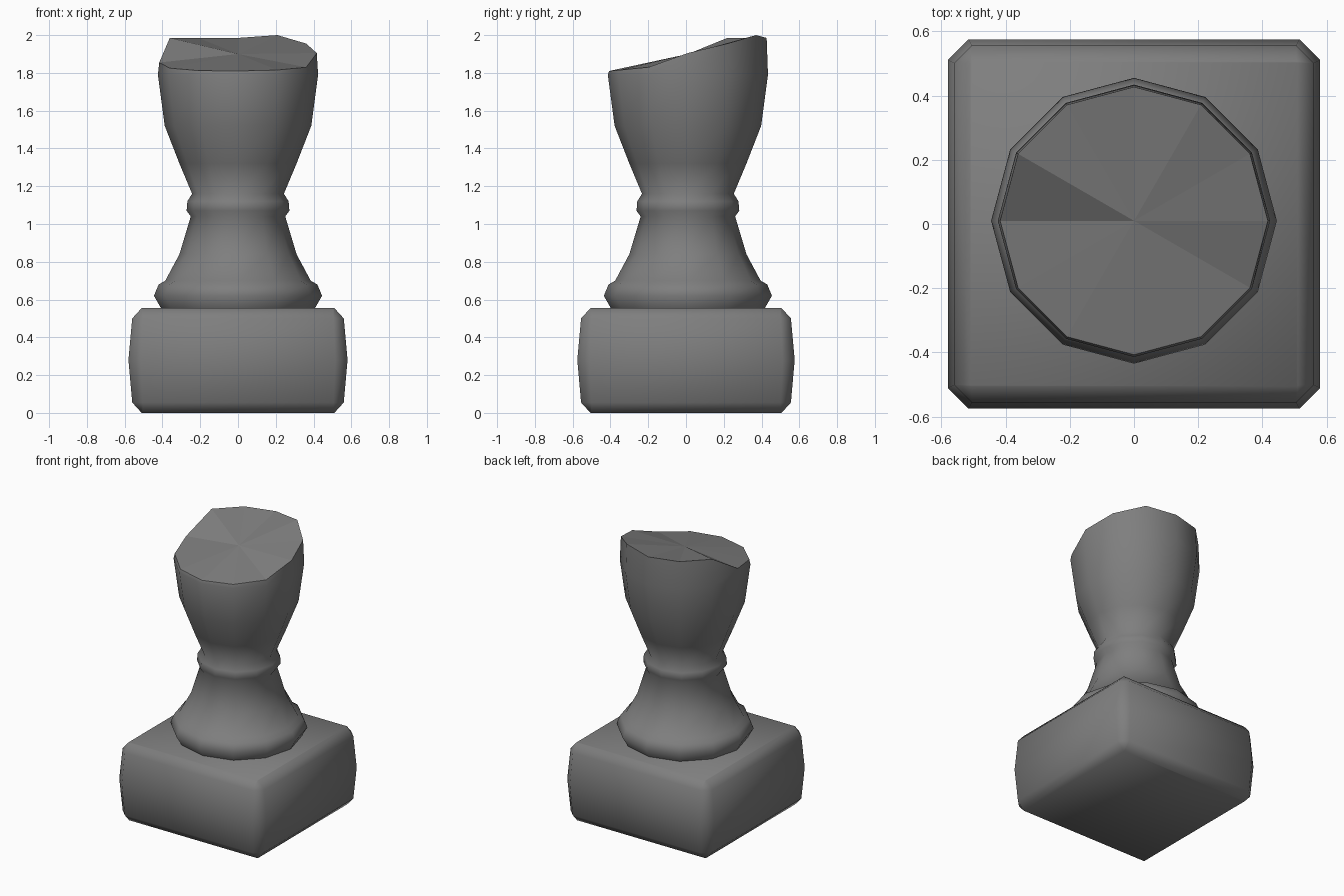
import bpy
from math import cos, sin, pi, radians

cube = bpy.data.objects.get("Cube")
if cube:
    bpy.data.objects.remove(cube, do_unlink=True)

# Single stone colour
stone = bpy.data.materials.new("grey stone")
stone.use_nodes = True
COLOUR = (0.21, 0.21, 0.21, 1)
stone.diffuse_color = COLOUR
bsdf = stone.node_tree.nodes["Principled BSDF"]
bsdf.inputs["Base Color"].default_value = COLOUR
bsdf.inputs["Roughness"].default_value = 0.8


def loft(name, rings, apex=None):
    """Skin stacked rings of points; close the bottom, and the top flat or as a fan."""
    n = len(rings[0])
    verts = [p for ring in rings for p in ring]
    faces = [list(range(n))[::-1]]
    for r in range(len(rings) - 1):
        a, b = r * n, (r + 1) * n
        faces += [(a + i, a + (i + 1) % n, b + (i + 1) % n, b + i) for i in range(n)]
    top = len(verts) - n
    if apex:
        verts.append(apex)
        fan = [(top + i, top + (i + 1) % n, len(verts) - 1) for i in range(n)]
    else:
        fan = [tuple(range(top, top + n))]
    faces += fan
    mesh = bpy.data.meshes.new(name)
    mesh.from_pydata(verts, [], faces)
    # Collapse the doubled points at square corners
    mesh.validate()
    mesh.materials.append(stone)
    obj = bpy.data.objects.new(name, mesh)
    bpy.context.collection.objects.link(obj)
    bpy.ops.object.select_all(action='DESELECT')
    obj.select_set(True)
    bpy.context.view_layer.objects.active = obj
    bpy.ops.object.shade_smooth_by_angle(angle=radians(60))
    if apex:
        for poly in mesh.polygons[-len(fan):]:
            poly.use_smooth = False
    return obj


def chamfered_square(half, cut, z):
    """Square outline with cut corners, anticlockwise."""
    s = half - cut
    ring = []
    for x, y in ((half, -s), (half, s)):
        ring.append((x, y))
    for q in range(3):
        ring += [(-y, x) for x, y in ring[-2:]]
    return [(x, y * 0.992, z) for x, y in ring]


# Plinth: worn block with a slight bulge at mid height
loft("plinth", [chamfered_square(h, c, z) for h, c, z in (
    (0.51, 0.004, 0), (0.56, 0.055, 0.055), (0.58, 0.065, 0.28),
    (0.56, 0.055, 0.5), (0.51, 0.004, 0.555))])

# Column: twelve-sided turned profile (radius, height)
SIDES = 12
CENTRE_Y = 0.01
profile = [(0.405, 0.55), (0.445, 0.62), (0.42, 0.68), (0.385, 0.70),
           (0.31, 0.84), (0.25, 1.04), (0.272, 1.07), (0.268, 1.12),
           (0.243, 1.16), (0.31, 1.32), (0.388, 1.52), (0.424, 1.79)]
# Broken rim heights, anticlockwise from the left
rim = [1.905, 1.955, 2.0, 1.985, 1.985, 1.985,
       1.855, 1.825, 1.812, 1.81, 1.815, 1.83]


def circle(radius, heights):
    return [(radius * cos(2 * pi * i / SIDES),
             radius * sin(2 * pi * i / SIDES) + CENTRE_Y, z)
            for i, z in enumerate(heights)]


rings = [circle(r, [z] * SIDES) for r, z in profile]
rings.append(circle(0.417, rim))
loft("broken_column", rings, apex=(0, CENTRE_Y, 1.9))
